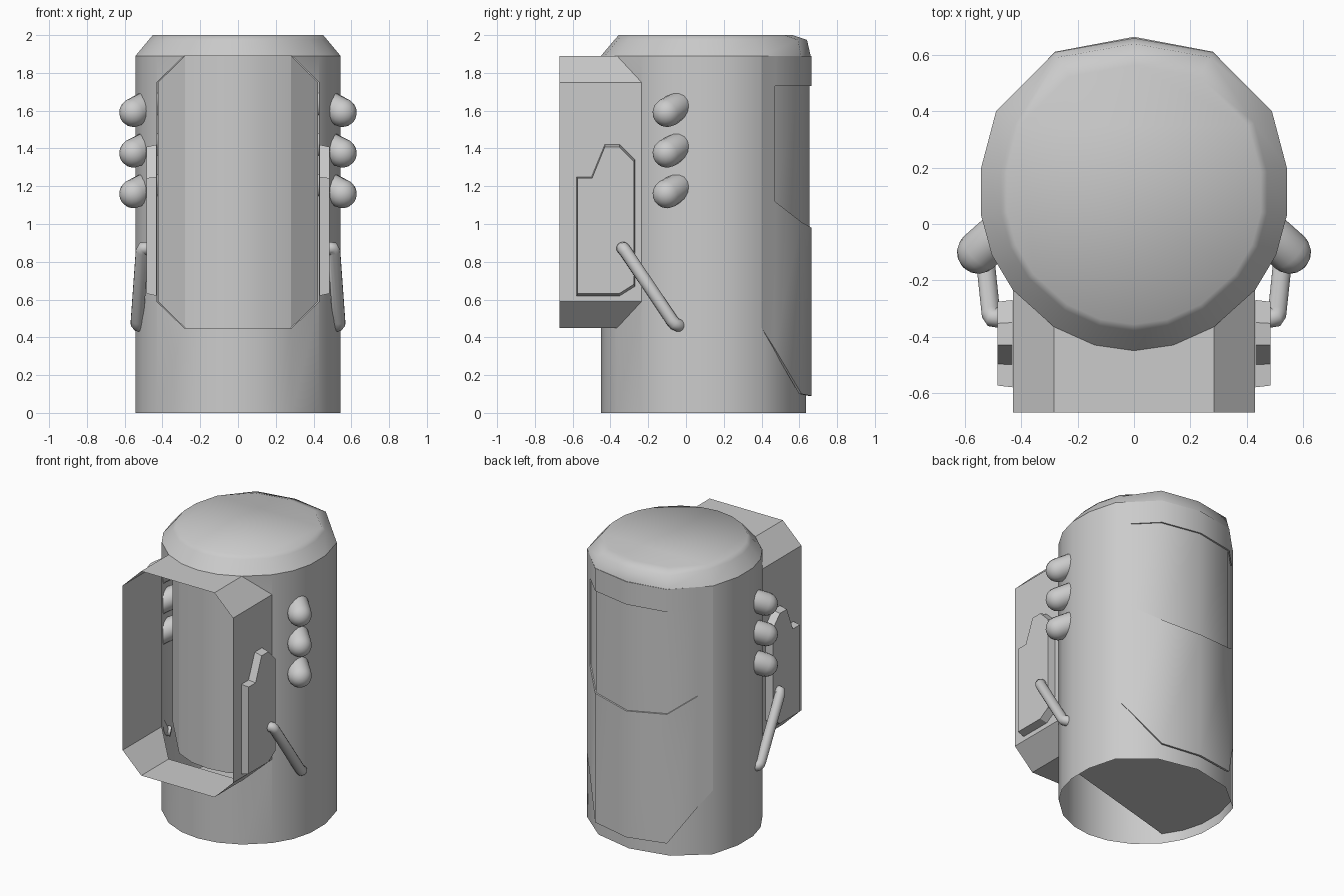
import bpy, bmesh, math
from mathutils import Vector

cube = bpy.data.objects.get("Cube")
if cube:
    bpy.data.objects.remove(cube, do_unlink=True)

grey = bpy.data.materials.new("light_grey")
grey.use_nodes = True
GREY = (0.6, 0.6, 0.6, 1)
grey.diffuse_color = GREY
grey.node_tree.nodes["Principled BSDF"].inputs["Base Color"].default_value = GREY

SIDES = (("left", 1), ("right", -1))
TOP, CAP = 1.89, 2.0


def make(name, bm, smooth=False, recalc=True):
    bmesh.ops.remove_doubles(bm, verts=bm.verts, dist=.0005)
    if recalc:
        bmesh.ops.recalc_face_normals(bm, faces=bm.faces)
    for f in bm.faces:
        f.smooth = smooth
    mesh = bpy.data.meshes.new(name)
    bm.to_mesh(mesh)
    bm.free()
    mesh.materials.append(grey)
    obj = bpy.data.objects.new(name, mesh)
    bpy.context.collection.objects.link(obj)
    return obj


def finish(obj, angle):
    """Turn into a plain mesh and smooth it, keeping sharp edges."""
    bpy.ops.object.select_all(action="DESELECT")
    obj.select_set(True)
    bpy.context.view_layer.objects.active = obj
    bpy.ops.object.convert(target="MESH")
    bpy.ops.object.shade_smooth_by_angle(angle=math.radians(angle))


def face(bm, points):
    return bm.faces.new([bm.verts.new(p) for p in points])


def wall(bm, p, q, low, high):
    """Upright face from p to q, with a bottom and top height at each end."""
    face(bm, [(*p[:2], low[0]), (*q[:2], low[1]), (*q[:2], high[1]), (*p[:2], high[0])])


def mirrored(half):
    """Close a half outline that starts and ends on x = 0."""
    return half + [(-x, y) for x, y in half[-2:0:-1]]


def loft(rings, cap_last=False):
    """Skin a stack of rings of points."""
    bm = bmesh.new()
    loops = [[bm.verts.new(p) for p in ring] for ring in rings]
    n = len(loops[0])
    for a, b in zip(loops, loops[1:]):
        for i in range(n):
            j = (i + 1) % n
            bm.faces.new((a[i], a[j], b[j], b[i]))
    if cap_last:
        bm.faces.new(loops[-1])
    return bm


# Body wall, open underneath, with an eight-sided opening behind the hood
front_half = [(0, -.45), (.14, -.43), (.285, -.365), (.43, -.235), (.505, -.11),
              (.543, .03), (.543, .2), (.49, .4)]
body_outline = mirrored(front_half + [(.28, .575), (0, .635)])


def opening(point):
    x, y = point
    return (.59, 1.75) if abs(x) > .4 else (.45, TOP)


bm = bmesh.new()
for p, q in zip(body_outline, body_outline[1:] + body_outline[:1]):
    if max(p[1], q[1]) < -.2:
        (a, b), (c, d) = opening(p), opening(q)
        wall(bm, p, q, (0, 0), (a, c))
        if min(b, d) < TOP:
            wall(bm, p, q, (b, d), (TOP, TOP))
    else:
        wall(bm, p, q, (0, 0), (TOP, TOP))
make("body", bm, smooth=True, recalc=False)

# Partial floor inside the body
bm = bmesh.new()
face(bm, [(x, y, .07) for x, y in reversed(body_outline[5:16])])
make("body_floor", bm, recalc=False)

# Cap, bevelled at the front and steep at the back
cap_outline = mirrored(front_half + [(.28, .61), (0, .66)])


def cap_ring(z, front, back):
    return [(x * front, .1 + (y - .1) * (back if y > .5 else front), z)
            if y < .5 else (x * back, .1 + (y - .1) * back, z) for x, y in cap_outline]


make("cap", loft([cap_ring(TOP, 1, 1), cap_ring(1.975, .87, .965), cap_ring(CAP, .83, .83)], True),
     smooth=True)

# Rear shell with a window hole: (x, y, bottom of shell, bottom of window)
columns = [(.49, .4, .45, 1.12), (.42, .47, .34, 1.12), (.28, .612, .1, 1.01), (0, .665, .09, .98)]
columns += [(-x, y, a, b) for x, y, a, b in columns[-2::-1]]
HEAD = 1.73
bm = bmesh.new()
for i, (p, q) in enumerate(zip(columns, columns[1:])):
    wall(bm, p, q, (p[2], q[2]), (p[3], q[3]))
    wall(bm, p, q, (HEAD, HEAD), (TOP, TOP))
    if i in (0, len(columns) - 2):
        wall(bm, p, q, (p[3], q[3]), (HEAD, HEAD))
shell = make("rear_shell", bm, recalc=False)
thick = shell.modifiers.new("thickness", "SOLIDIFY")
thick.thickness = .014
thick.offset = -1
finish(shell, 40)

# Rear window, slightly recessed
bm = bmesh.new()
glass = [(x, y - .011, low) for x, y, _, low in columns[1:-1]]
for p, q in zip(glass, glass[1:]):
    wall(bm, p, q, (p[2] - .005, q[2] - .005), (HEAD + .005, HEAD + .005))
make("rear_window", bm, smooth=True, recalc=False)

# Octagonal hood, open at the front
hood_half = [(0, TOP), (.285, TOP), (.43, 1.75), (.43, .59), (.285, .45), (0, .45)]
hood_outline = mirrored(hood_half)
front_ring = [(x, -.67, z) for x, z in hood_outline]
back_ring = [(x, -.235 if abs(x) > .4 else -.365, z) for x, z in hood_outline]
make("front_hood", loft([front_ring, back_ring]))

# Recessed pane behind the hood: curved centre and flat sides
SET_BACK = .11
pane = [(x * .985, y + SET_BACK) for x, y in body_outline[-3:] + body_outline[:4]]
bm = bmesh.new()
for p, q in zip(pane[1:-1], pane[2:-1]):
    wall(bm, p, q, (.45, .45), (TOP, TOP))
make("pane_centre", bm, smooth=True, recalc=False)
for side, p, q in (("right", pane[0], pane[1]), ("left", pane[-2], pane[-1])):
    low, high = (.59, .45), (1.75, TOP)
    if side == "left":
        low, high = low[::-1], high[::-1]
    bm = bmesh.new()
    wall(bm, p, q, low, high)
    make(side + "_pane", bm, recalc=False)

# Side plates on the hood
plate = [(-.58, .62), (-.58, 1.25), (-.5, 1.25), (-.43, 1.42), (-.35, 1.42),
         (-.27, 1.34), (-.27, .67), (-.35, .62)]
for side, s in SIDES:
    inner = [(s * .432, y, z) for y, z in plate]
    outer = [(s * .485, -.425 + (y + .425) * .96, 1.02 + (z - 1.02) * .97) for y, z in plate]
    make(side + "_side_plate", loft([inner, outer], True))

# Bent rods joining the plates to the body
for side, s in SIDES:
    curve = bpy.data.curves.new(side + "_rod", "CURVE")
    curve.dimensions = "3D"
    curve.bevel_depth = .034
    curve.bevel_resolution = 5
    curve.use_fill_caps = True
    path = [(.46, -.32, .86), (.49, -.335, .872), (.502, -.333, .872), (.508, -.32, .855),
            (.534, -.075, .49), (.535, -.06, .472), (.53, -.045, .465), (.5, -.03, .46)]
    spline = curve.splines.new("POLY")
    spline.points.add(len(path) - 1)
    for point, (x, y, z) in zip(spline.points, path):
        point.co = (s * x, y, z, 1)
    curve.materials.append(grey)
    rod = bpy.data.objects.new(side + "_rod", curve)
    bpy.context.collection.objects.link(rod)
    finish(rod, 60)

# Rows of three rounded knobs
for side, s in SIDES:
    axis = Vector((s * .08, -.075, -.045))
    for row, z in zip(("upper", "middle", "lower"), (1.59, 1.375, 1.16)):
        bm = bmesh.new()
        bmesh.ops.create_uvsphere(bm, u_segments=16, v_segments=10, radius=.077)
        turn = axis.to_track_quat("Z", "Y")
        for v in bm.verts:
            back = v.co.z < -.001
            v.co = turn @ v.co + Vector((s * .552, -.1, z))
            if back:
                v.co -= axis
        make(f"{side}_{row}_knob", bm, smooth=True)
